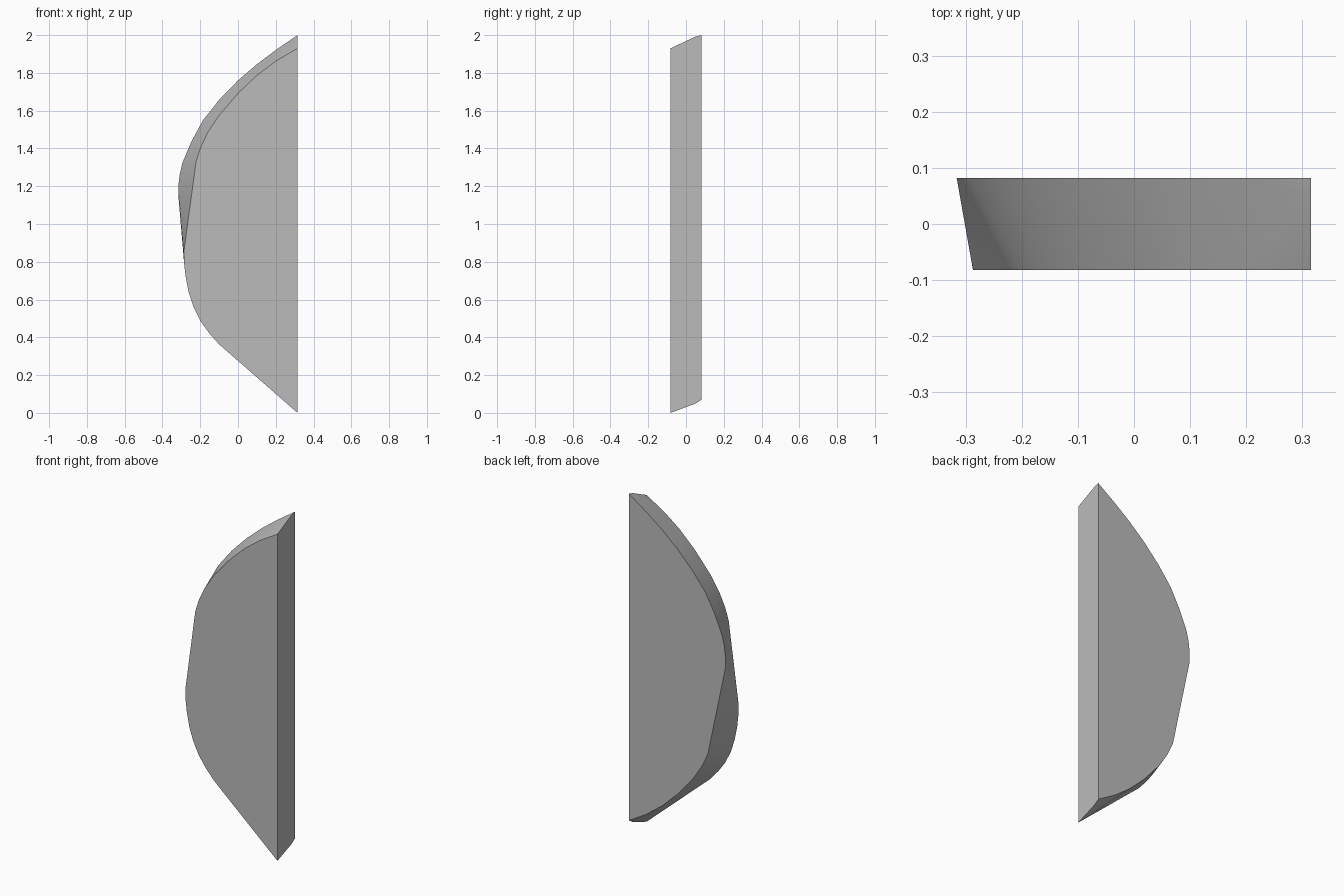
import bpy
import bmesh
import math

cube = bpy.data.objects.get("Cube")
if cube:
    bpy.data.objects.remove(cube, do_unlink=True)

HALF = 0.082

# Front outline, listed as (x, z) from bottom to top
front = [(0.315, 0), (-0.1, 0.363), (-0.155, 0.425), (-0.2, 0.488), (-0.235, 0.56),
         (-0.26, 0.635), (-0.277, 0.72), (-0.285, 0.79), (-0.287, 0.85),
         (-0.222, 1.33), (-0.2, 1.4), (-0.16, 1.485), (-0.1, 1.575), (0, 1.692),
         (0.1, 1.787), (0.2, 1.862), (0.315, 1.93)]

# Back outline: lower part repeats the front's upper curve upside down
back = [(x, 2 - z) for x, z in reversed(front[10:])]
back += [(-0.205, 0.65), (-0.315, 1.14), (-0.316, 1.2), (-0.308, 1.265),
         (-0.294, 1.325), (-0.245, 1.44), (-0.185, 1.55), (-0.1, 1.657),
         (0, 1.76), (0.1, 1.846), (0.2, 1.921), (0.315, 2)]

# Slight bow in the slanted tips
bow = [(0.315, 0.049), (0.315, 1.992)]

# Body: taut skin stretched between the two outlines
bm = bmesh.new()
for outline, y in ((front, -HALF), (back, HALF), (bow, 0.05)):
    for x, z in outline:
        bm.verts.new((x, y, z))
hull = bmesh.ops.convex_hull(bm, input=bm.verts)
loose = [v for v in bm.verts if not v.link_faces]
bmesh.ops.delete(bm, geom=loose, context='VERTS')
bmesh.ops.dissolve_limit(bm, angle_limit=math.radians(0.3), verts=bm.verts, edges=bm.edges)
bmesh.ops.recalc_face_normals(bm, faces=bm.faces)

mesh = bpy.data.meshes.new("curved_wedge")
bm.to_mesh(mesh)
bm.free()
body = bpy.data.objects.new("curved_wedge", mesh)
bpy.context.collection.objects.link(body)

# Plain grey finish
grey = bpy.data.materials.new("plain_grey")
grey.use_nodes = True
colour = (0.5, 0.5, 0.5, 1)
grey.diffuse_color = colour
grey.node_tree.nodes["Principled BSDF"].inputs["Base Color"].default_value = colour
mesh.materials.append(grey)

bpy.context.view_layer.objects.active = body
body.select_set(True)
bpy.ops.object.shade_smooth_by_angle(angle=math.radians(25))
